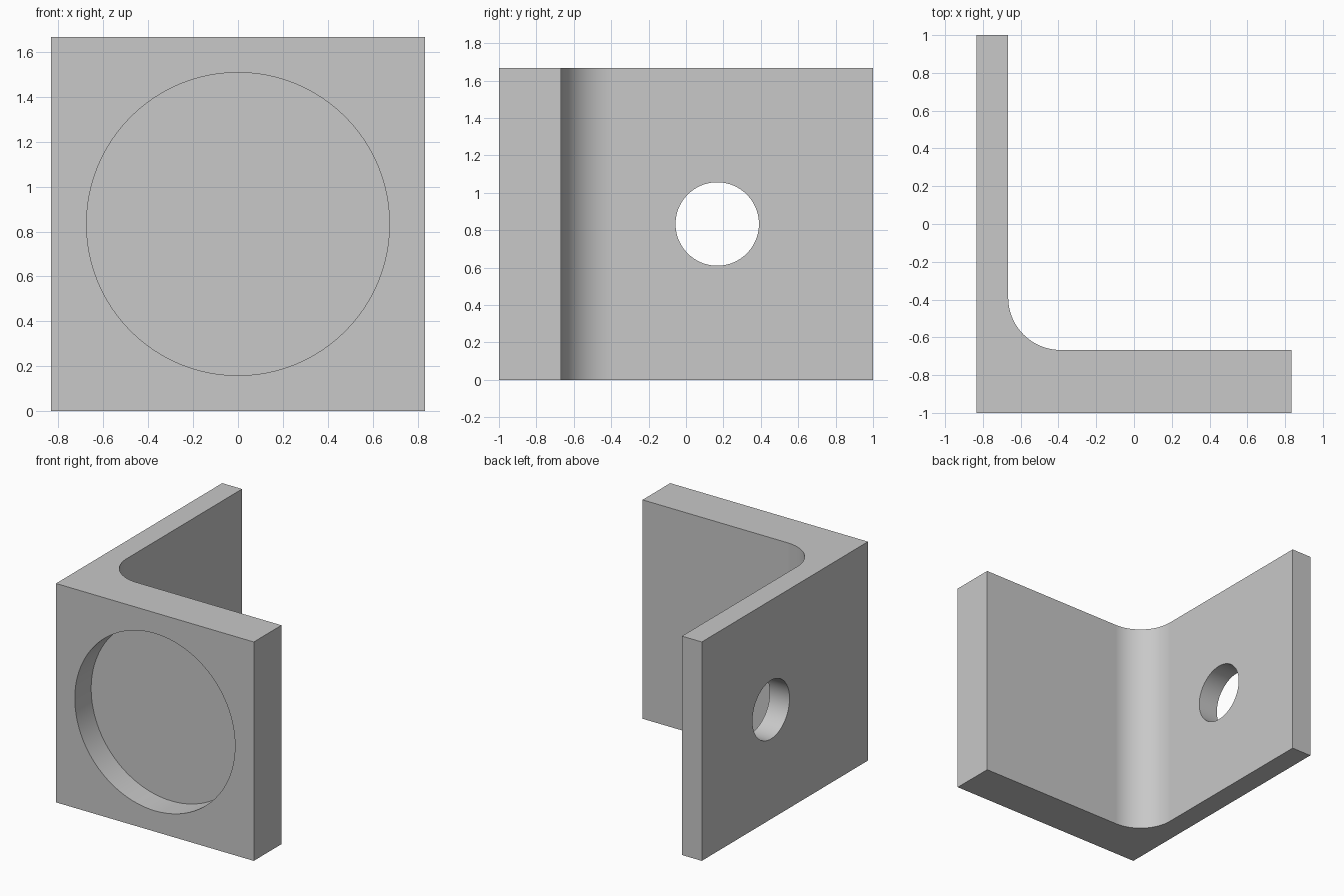
import bpy, bmesh, math
from mathutils import Vector

if "Cube" in bpy.data.objects:
    bpy.data.objects.remove(bpy.data.objects["Cube"], do_unlink=True)

HALF_W, HALF_D, HEIGHT = 0.833, 1.0, 1.667
WALL, PLATE, FILLET = 0.167, 0.333, 0.278
MID_Z = HEIGHT / 2

grey = bpy.data.materials.new("plain grey")
grey.use_nodes = True
colour = (0.58, 0.58, 0.58, 1)
grey.diffuse_color = colour
grey.node_tree.nodes["Principled BSDF"].inputs["Base Color"].default_value = colour

# L-shaped plan with a rounded inside corner
inner_x, inner_y = -HALF_W + WALL, -HALF_D + PLATE
plan = [(-HALF_W, -HALF_D), (HALF_W, -HALF_D), (HALF_W, inner_y)]
STEPS = 24
for i in range(STEPS + 1):
    a = -math.pi / 2 - math.pi / 2 * i / STEPS
    plan.append((inner_x + FILLET + FILLET * math.cos(a),
                 inner_y + FILLET + FILLET * math.sin(a)))
plan += [(inner_x, HALF_D), (-HALF_W, HALF_D)]

# Extrude the plan into the bracket
bm = bmesh.new()
base = bm.faces.new([bm.verts.new((x, y, 0)) for x, y in plan])
top = bmesh.ops.extrude_face_region(bm, geom=[base])["geom"]
bmesh.ops.translate(bm, vec=Vector((0, 0, HEIGHT)),
                    verts=[v for v in top if isinstance(v, bmesh.types.BMVert)])
bmesh.ops.recalc_face_normals(bm, faces=bm.faces)
mesh = bpy.data.meshes.new("angle_bracket")
bm.to_mesh(mesh)
bm.free()
mesh.materials.append(grey)
bracket = bpy.data.objects.new("angle_bracket", mesh)
bpy.context.collection.objects.link(bracket)


def drill(name, radius, depth, location, rotation):
    """Cut a round hole into the bracket."""
    bpy.ops.mesh.primitive_cylinder_add(vertices=96, radius=radius, depth=depth,
                                        location=location, rotation=rotation)
    cutter = bpy.context.object
    cutter.name = name
    cutter.hide_render = True
    cutter.data.materials.append(grey)
    bpy.context.view_layer.objects.active = bracket
    mod = bracket.modifiers.new(name, 'BOOLEAN')
    mod.operation, mod.solver, mod.object = 'DIFFERENCE', 'EXACT', cutter
    bpy.ops.object.modifier_apply(modifier=mod.name)
    bpy.data.objects.remove(cutter, do_unlink=True)


# Blind round recess in the thick front plate, through hole in the thin wall
RECESS = 0.197
drill("front_recess", 0.675, 2 * RECESS, (0, -HALF_D, MID_Z), (math.pi / 2, 0, 0))
drill("side_hole", 0.223, 4 * WALL, (-HALF_W + WALL / 2, 0.167, MID_Z), (0, math.pi / 2, 0))

# Smooth curved walls, crisp edges, flat large faces
bpy.ops.object.select_all(action='DESELECT')
bracket.select_set(True)
bpy.context.view_layer.objects.active = bracket
bpy.ops.object.shade_smooth_by_angle(angle=math.radians(30))
weighted = bracket.modifiers.new("flat_faces", 'WEIGHTED_NORMAL')
weighted.keep_sharp = True
